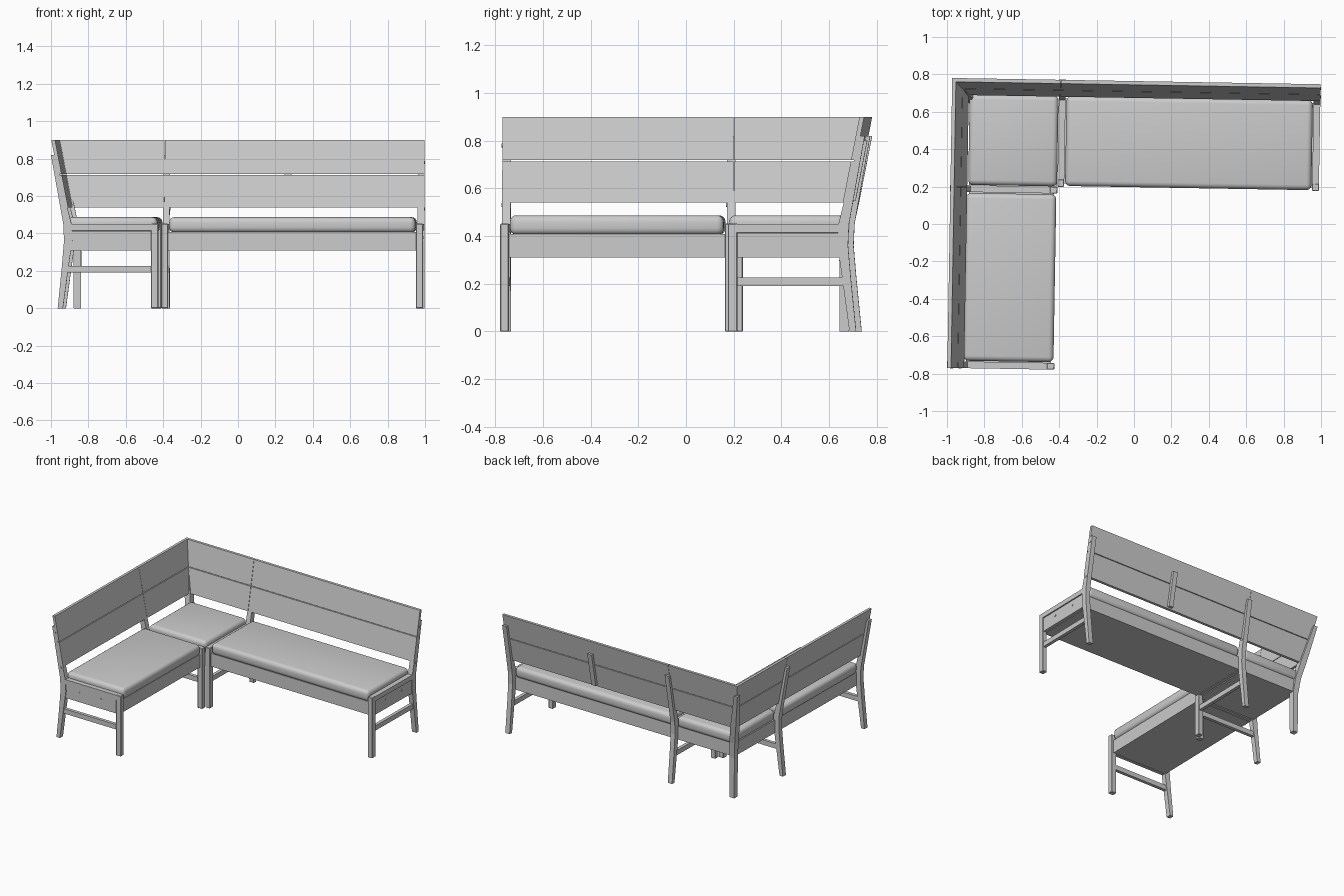
import bpy, bmesh, math
from mathutils import Matrix

if "Cube" in bpy.data.objects:
    bpy.data.objects.remove(bpy.data.objects["Cube"])

grey = bpy.data.materials.new("light_grey")
grey.diffuse_color = (0.6, 0.6, 0.6, 1)
grey.use_nodes = True
grey.node_tree.nodes["Principled BSDF"].inputs["Base Color"].default_value = grey.diffuse_color
TURN = Matrix.Rotation(-0.017, 4, 'Z')      # bench stands very slightly turned

# Wing coordinates: s = distance along the wall from the corner, d = depth from the wall
def long_wing(s, d, z):
    return (s - 0.985, 0.764 - d, z)

def short_wing(s, d, z):
    return (d - 0.985, 0.764 - s, z)

def finish(name, bm, bevel=0, segments=1):
    bmesh.ops.recalc_face_normals(bm, faces=bm.faces)
    if bevel:
        bmesh.ops.bevel(bm, geom=bm.edges[:], offset=bevel, segments=segments,
                        profile=0.5, affect='EDGES')
    bm.transform(TURN)
    mesh = bpy.data.meshes.new(name)
    bm.to_mesh(mesh)
    bm.free()
    mesh.materials.append(grey)
    ob = bpy.data.objects.new(name, mesh)
    bpy.context.collection.objects.link(ob)
    if segments > 1:
        bpy.context.view_layer.objects.active = ob
        ob.select_set(True)
        bpy.ops.object.shade_smooth_by_angle(angle=math.radians(40))
        ob.select_set(False)
    return ob

def loft(name, rings, bevel=0, segments=1):
    """Skin a list of equal-sized point rings and cap both ends."""
    bm = bmesh.new()
    vs = [[bm.verts.new(p) for p in r] for r in rings]
    n = len(vs[0])
    for a, b in zip(vs, vs[1:]):
        for i in range(n):
            bm.faces.new((a[i], a[(i + 1) % n], b[(i + 1) % n], b[i]))
    bm.faces.new(vs[0])
    bm.faces.new(vs[-1])
    return finish(name, bm, bevel, segments)

def box(name, wing, s, d, z, bevel=0, segments=1):
    ring = lambda h: [wing(s[0], d[0], h), wing(s[1], d[0], h),
                      wing(s[1], d[1], h), wing(s[0], d[1], h)]
    return loft(name, [ring(z[0]), ring(z[1])], bevel, segments)

def bolt(name, wing, s, d, z, r=0.008):
    ring = lambda k: [wing(k, d + r * math.cos(a * math.pi / 6),
                           z + r * math.sin(a * math.pi / 6)) for a in range(12)]
    loft(name, [ring(s - 0.003), ring(s + 0.003)])

def back_depth(z):
    """Wall-side face of the leaning backrest."""
    return 0.07 * (0.9 - z) / 0.36

def back_board(name, wing, s0, s1, z0, z1):
    prof = [(back_depth(z0), z0), (back_depth(z0) + 0.02, z0),
            (back_depth(z1) + 0.02, z1), (back_depth(z1), z1)]
    # the corner end is mitred where s equals d
    start = [wing(d if s0 is None else s0, d, z) for d, z in prof]
    loft(name, [start, [wing(s1, d, z) for d, z in prof]])

POST = [(0.0, 0.034, 0.062), (0.22, 0.056, 0.092), (0.36, 0.068, 0.112),
        (0.45, 0.064, 0.108), (0.82, -0.002, 0.018)]

def side_frame(tag, wing, s0, s1):
    # front leg, bent rear post and the bars joining them
    box(tag + "_front_leg", wing, (s0, s1), (0.532, 0.572), (0, 0.452), 0.003)
    loft(tag + "_rear_post", [[wing(s0, a, z), wing(s1, a, z), wing(s1, b, z),
                               wing(s0, b, z)] for z, a, b in POST])
    m = (s0 + s1) / 2
    box(tag + "_top_rail", wing, (s0, s1), (0.09, 0.54), (0.415, 0.45))
    box(tag + "_stretcher", wing, (m - 0.012, m + 0.012), (0.075, 0.54), (0.19, 0.226))
    box(tag + "_apron", wing, (m - 0.012, m + 0.012), (0.1, 0.535), (0.31, 0.412))
    for d in (0.22, 0.405):
        bolt(tag + "_apron_bolt", wing, m + 0.012, d, 0.378)
    for d, z in ((0.022, 0.78), (0.068, 0.53)):
        bolt(tag + "_post_bolt", wing, s1, d, z)

for tag, wing, length in (("long", long_wing, 1.97), ("short", short_wing, 1.55)):
    # end frames
    side_frame(tag + "_inner", wing, 0.572, 0.608)
    side_frame(tag + "_outer", wing, length - 0.036, length)
    # seat base and cushion
    box(tag + "_seat_base", wing, (0.606, length - 0.034), (0.1, 0.555), (0.31, 0.408))
    box(tag + "_cushion", wing, (0.613, length - 0.04), (0.085, 0.567),
        (0.405, 0.487), 0.028, 4)
    # two rows of backrest boards, split at the corner module
    for row, z0, z1 in (("lower", 0.54, 0.713), ("upper", 0.718, 0.9)):
        back_board(f"{tag}_{row}_corner_board", wing, None, 0.579, z0, z1)
        back_board(f"{tag}_{row}_back_board", wing, 0.581, length, z0, z1)

# corner module
box("corner_seat_base", long_wing, (0.1, 0.57), (0.1, 0.57), (0.31, 0.408))
box("corner_cushion", long_wing, (0.095, 0.57), (0.085, 0.57), (0.405, 0.487), 0.028, 4)
loft("corner_post", [[long_wing(a, a, z), long_wing(b, a, z), long_wing(b, b, z),
                      long_wing(a, b, z)] for z, a, b in
                     ((0, 0.096, 0.134), (0.3, 0.094, 0.136), (0.42, 0.08, 0.124),
                      (0.54, 0.054, 0.1), (0.82, 0.0, 0.03))])

# brace behind the middle of the long backrest
loft("backrest_brace", [[long_wing(s, d, z) for s, d in
                         ((1.222, back_depth(z) - 0.02), (1.258, back_depth(z) - 0.02),
                          (1.258, back_depth(z) + 0.004), (1.222, back_depth(z) + 0.004))]
                        for z in (0.55, 0.8)])
